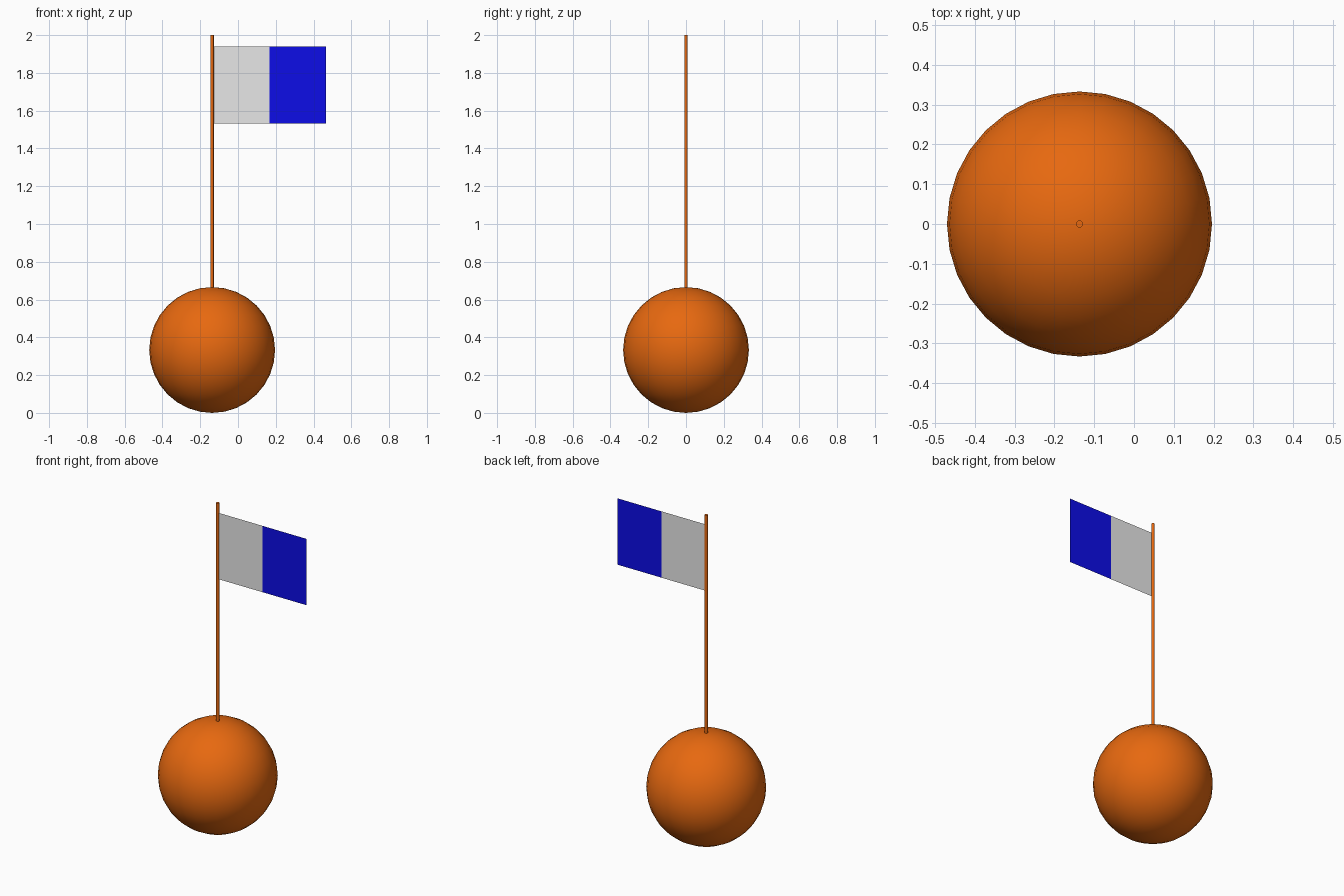
import bpy, bmesh

if "Cube" in bpy.data.objects:
    bpy.data.objects.remove(bpy.data.objects["Cube"])

POLE_X = -0.137
R = 0.333


def material(name, rgb):
    m = bpy.data.materials.new(name)
    m.diffuse_color = (*rgb, 1)
    m.use_nodes = True
    m.node_tree.nodes["Principled BSDF"].inputs["Base Color"].default_value = m.diffuse_color
    return m


orange = material("orange", (0.8, 0.14, 0.005))
grey = material("light_grey", (0.8, 0.8, 0.8))
blue = material("blue", (0.004, 0.004, 0.8))

# Ball base
bpy.ops.mesh.primitive_uv_sphere_add(segments=32, ring_count=16, radius=R,
                                     location=(POLE_X, 0, R))
ball = bpy.context.object
ball.name = "ball_base"
ball.data.materials.append(orange)
bpy.ops.object.shade_smooth()

# Thin pole, rooted inside the ball
z0, z1 = 0.6, 2.0
bpy.ops.mesh.primitive_cylinder_add(vertices=16, radius=0.009, depth=z1 - z0,
                                    location=(POLE_X, 0, (z0 + z1) / 2))
pole = bpy.context.object
pole.name = "pole"
pole.data.materials.append(orange)
bpy.ops.object.shade_smooth_by_angle()


# Flat flag panels drawn as x-z outlines
def panel(name, outline, mat):
    bm = bmesh.new()
    bm.faces.new([bm.verts.new((x, 0, z)) for x, z in outline])
    bmesh.ops.triangulate(bm, faces=bm.faces[:])
    me = bpy.data.meshes.new(name)
    bm.to_mesh(me)
    bm.free()
    me.materials.append(mat)
    bpy.context.collection.objects.link(bpy.data.objects.new(name, me))


LOW, HIGH = 1.533, 1.939
MID = (LOW + HIGH) / 2
SPLIT, TIP, NOTCH = 0.167, 0.465, 0.267
panel("flag_inner", [(POLE_X + 0.005, LOW), (SPLIT, LOW), (SPLIT, HIGH), (POLE_X + 0.005, HIGH)], grey)
panel("flag_swallowtail", [(SPLIT, LOW), (TIP, LOW), (NOTCH, MID), (TIP, HIGH), (SPLIT, HIGH)], blue)
